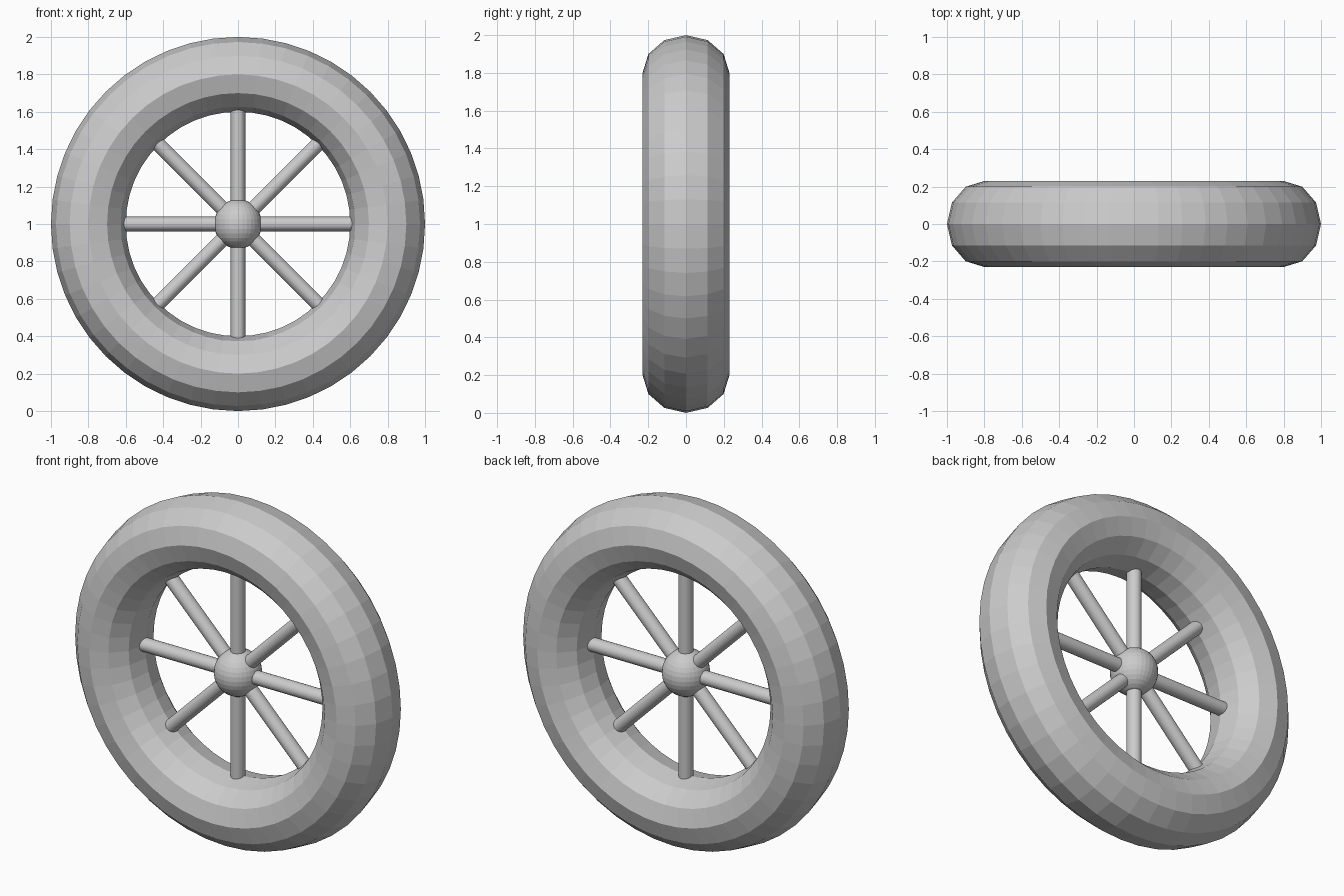
import bpy
import math

if "Cube" in bpy.data.objects:
    bpy.data.objects.remove(bpy.data.objects["Cube"])

CENTRE = (0, 0, 1)

grey = bpy.data.materials.new("light grey")
grey.diffuse_color = (0.6, 0.6, 0.6, 1)
grey.use_nodes = True
grey.node_tree.nodes["Principled BSDF"].inputs["Base Color"].default_value = grey.diffuse_color


def finish(name, scale):
    """Name, scale and colour the newest object, keeping its faces flat."""
    ob = bpy.context.object
    ob.name = name
    ob.scale = scale
    ob.data.materials.append(grey)
    return ob


# Tyre: twelve-sided tube, slightly widened along the axle
bpy.ops.mesh.primitive_torus_add(
    major_segments=48, minor_segments=12, major_radius=0.8, minor_radius=0.2,
    location=CENTRE, rotation=(math.pi / 2, 0, 0))
tyre = finish("tyre", (1, 1, 1.15))
for face in tyre.data.polygons:
    face.use_smooth = False

# Hub ball
bpy.ops.mesh.primitive_uv_sphere_add(
    segments=32, ring_count=16, radius=0.13, location=CENTRE)
finish("hub", (0.98, 1, 1.02))

# Spokes: four rods through the hub, reaching the inside of the tyre
for i in range(4):
    bpy.ops.mesh.primitive_cylinder_add(
        vertices=32, radius=0.039, depth=1.22,
        location=CENTRE, rotation=(0, i * math.pi / 4, 0))
    finish(f"spoke_pair_{i + 1}", (1, 1.07, 1))
